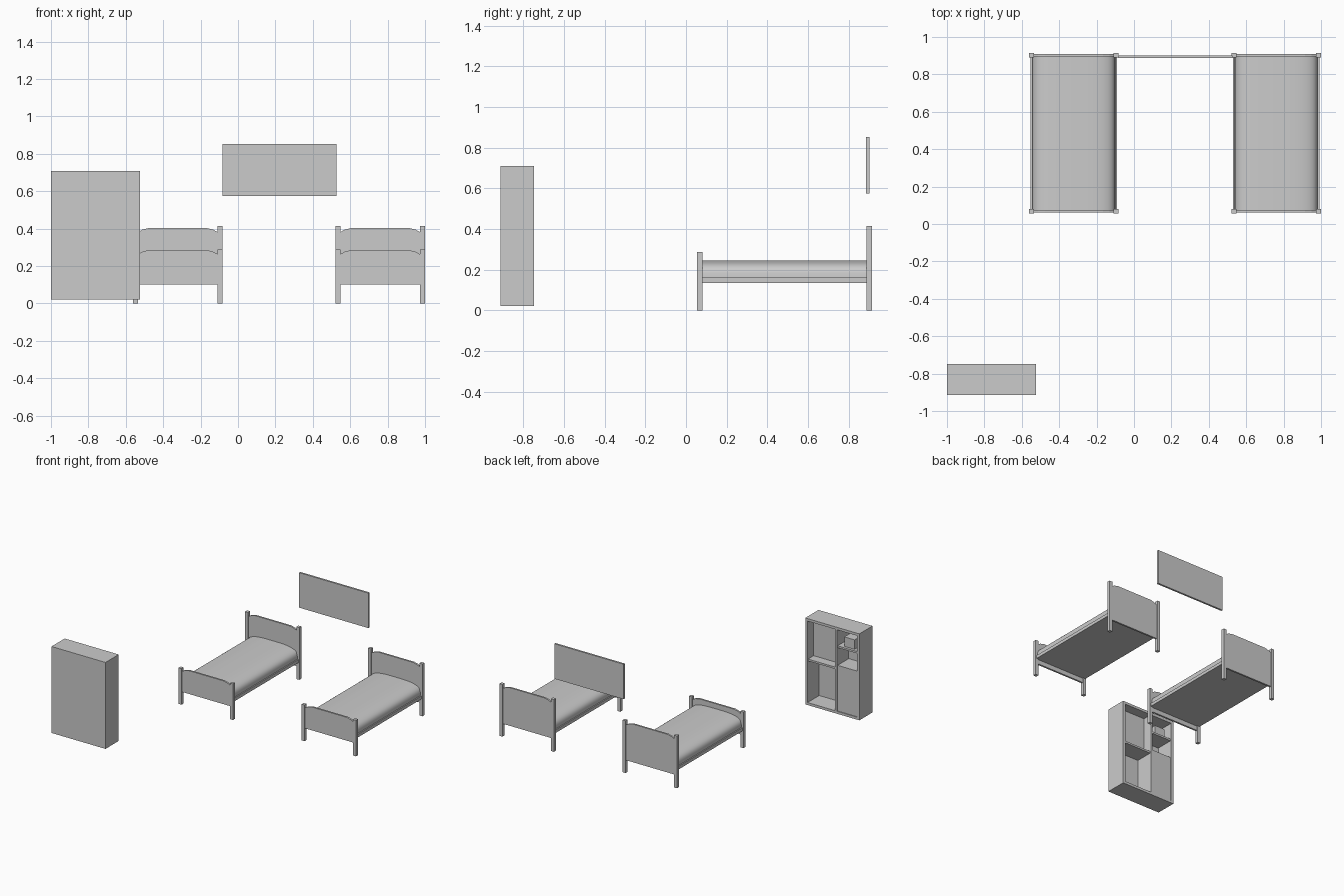
import bpy, bmesh, math

cube = bpy.data.objects.get("Cube")
if cube:
    bpy.data.objects.remove(cube, do_unlink=True)

GREY = bpy.data.materials.new("plain_grey")
GREY.use_nodes = True
GREY.diffuse_color = (0.6, 0.6, 0.6, 1)
GREY.node_tree.nodes["Principled BSDF"].inputs["Base Color"].default_value = (0.6, 0.6, 0.6, 1)


def finish(name, bm):
    bmesh.ops.recalc_face_normals(bm, faces=bm.faces)
    mesh = bpy.data.meshes.new(name)
    bm.to_mesh(mesh)
    bm.free()
    mesh.materials.append(GREY)
    obj = bpy.data.objects.new(name, mesh)
    bpy.context.collection.objects.link(obj)
    return obj


def box(name, xs, ys, zs):
    bm = bmesh.new()
    bmesh.ops.create_cube(bm, size=1)
    for v in bm.verts:
        v.co = [sum(r) / 2 + c * (r[1] - r[0]) for c, r in zip(v.co, (xs, ys, zs))]
    return finish(name, bm)


def extrude_profile(name, points, y0, y1):
    """Extrude an (x, z) outline along y."""
    bm = bmesh.new()
    face = bm.faces.new([bm.verts.new((x, y0, z)) for x, z in points])
    ext = bmesh.ops.extrude_face_region(bm, geom=[face])
    verts = [e for e in ext["geom"] if isinstance(e, bmesh.types.BMVert)]
    bmesh.ops.translate(bm, verts=verts, vec=(0, y1 - y0, 0))
    return finish(name, bm)


def board_outline(cx, top):
    """Bed end board with a flat, eased crest."""
    half = 0.215
    crest = [(half, top - 0.023), (half - 0.025, top - 0.009), (half - 0.06, top)]
    right = [(cx + x, z) for x, z in crest]
    left = [(cx - x, z) for x, z in reversed(crest)]
    return [(cx - half, 0.1), (cx + half, 0.1)] + right + left


def bed(label, cx):
    post, half = 0.026, 0.239
    # Posts and end boards
    for end, y, post_top, board_top in (("foot", 0.055, 0.287, 0.285), ("head", 0.889, 0.415, 0.403)):
        for side, s in (("left", 1), ("right", -1)):
            x = cx + s * (half - post / 2)
            box(f"{label}_{end}_post_{side}", (x - post / 2, x + post / 2), (y, y + post), (0, post_top))
        extrude_profile(f"{label}_{end}board", board_outline(cx, board_top), y + 0.006, y + 0.02)
    # Base with side rails
    box(f"{label}_base", (cx - 0.231, cx + 0.231), (0.073, 0.897), (0.135, 0.16))
    # Domed mattress
    steps = 24
    dome = []
    for i in range(steps + 1):
        a = math.pi * i / steps
        c, s = math.cos(a), max(math.sin(a), 0)
        dome.append((cx + math.copysign(abs(c) ** 0.6, c) * 0.222, 0.158 + 0.087 * s ** 0.6))
    mattress = extrude_profile(f"{label}_mattress", dome, 0.073, 0.897)
    bpy.ops.object.select_all(action='DESELECT')
    mattress.select_set(True)
    bpy.context.view_layer.objects.active = mattress
    bpy.ops.object.shade_smooth_by_angle(angle=math.radians(40))


bed("right_bed", -0.322)
bed("left_bed", 0.76)

# Wall panel between the beds
box("wall_panel", (-0.083, 0.526), (0.887, 0.902), (0.575, 0.853))

# Cabinet shell, open towards the beds
X0, X1, Y0, Y1, Z0, Z1, T = -1.0, -0.525, -0.914, -0.748, 0.022, 0.709, 0.02
box("cabinet_front", (X0, X1), (Y0, Y0 + T), (Z0, Z1))
for side, x in (("right", X0), ("left", X1 - T)):
    box(f"cabinet_side_{side}", (x, x + T), (Y0, Y1), (Z0, Z1))
for part, z in (("bottom", Z0), ("top", Z1 - T)):
    box(f"cabinet_{part}", (X0, X1), (Y0, Y1), (z, z + T))

# Cabinet interior
DIV = -0.805
INNER = (Y0 + T, Y1 - 0.006)
box("cabinet_divider", (DIV, DIV + 0.018), (Y0 + T, Y1), (Z0 + T, Z1 - T))
box("wide_shelf", (DIV, X1 - T), INNER, (0.37, 0.385))
box("upper_back_panel", (DIV, X1 - T), (Y0 + T, -0.825), (0.385, Z1 - T))
box("narrow_shelf", (X0 + T, DIV), INNER, (0.545, 0.56))
box("cabinet_door", (X0 + T, DIV), (-0.766, INNER[1]), (Z0 + T, 0.4))
box("low_shelf", (X0 + T, DIV), INNER, (0.39, 0.405))
box("storage_box", (-0.94, -0.85), (-0.86, -0.775), (0.56, 0.635))
